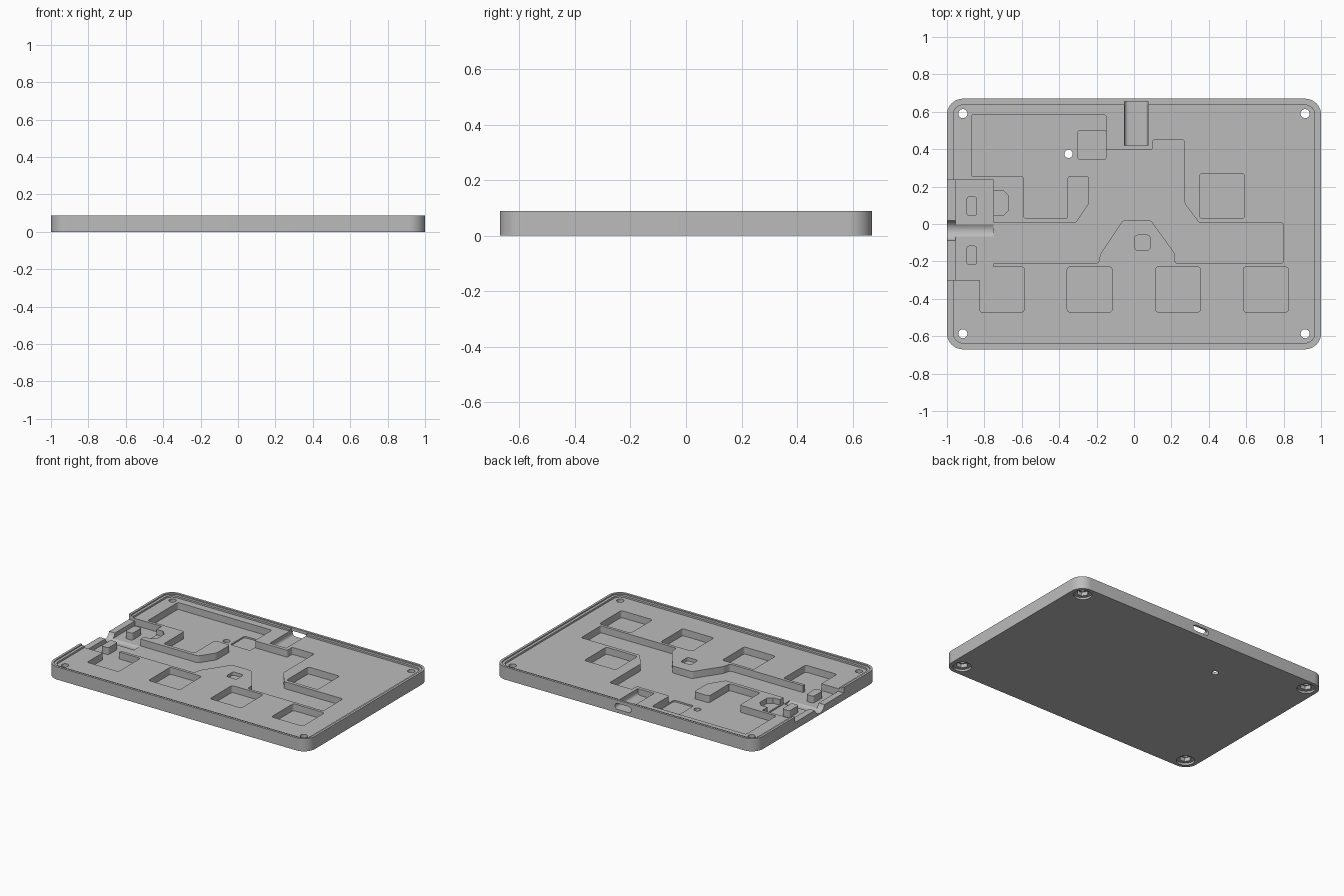
import bpy, bmesh, math

cube = bpy.data.objects.get("Cube")
if cube:
    bpy.data.objects.remove(cube, do_unlink=True)

grey = bpy.data.materials.new("case_grey")
grey.use_nodes = True
grey.diffuse_color = (0.5, 0.5, 0.5, 1)
grey.node_tree.nodes["Principled BSDF"].inputs["Base Color"].default_value = (0.5, 0.5, 0.5, 1)

TOP, DECK, FLOOR, ABOVE = 0.088, 0.068, 0.02, 0.12
HALF_X, HALF_Y = 1.0, 0.67


def finish(bm, name):
    bmesh.ops.recalc_face_normals(bm, faces=bm.faces)
    mesh = bpy.data.meshes.new(name)
    bm.to_mesh(mesh)
    bm.free()
    obj = bpy.data.objects.new(name, mesh)
    bpy.context.collection.objects.link(obj)
    mesh.materials.append(grey)
    return obj


def prism(name, points, z0, z1, radius=0.0, segments=4):
    """Vertical extrusion of an outline with rounded corners."""
    bm = bmesh.new()
    face = bm.faces.new([bm.verts.new((x, y, z0)) for x, y in points])
    ext = bmesh.ops.extrude_face_region(bm, geom=[face])
    moved = [g for g in ext["geom"] if isinstance(g, bmesh.types.BMVert)]
    bmesh.ops.translate(bm, verts=moved, vec=(0, 0, z1 - z0))
    if radius:
        upright = [e for e in bm.edges if abs(e.verts[0].co.z - e.verts[1].co.z) > 1e-4]
        bmesh.ops.bevel(bm, geom=upright, offset=radius, segments=segments,
                        profile=0.5, affect='EDGES')
    return finish(bm, name)


def block(name, x0, x1, y0, y1, z0, z1, radius=0.0, segments=4):
    return prism(name, [(x0, y0), (x1, y0), (x1, y1), (x0, y1)], z0, z1, radius, segments)


def disc(name, x, y, r, z0, z1, sides=32):
    ring = [(x + r * math.cos(2 * math.pi * i / sides),
             y + r * math.sin(2 * math.pi * i / sides)) for i in range(sides)]
    return prism(name, ring, z0, z1)


def cut(target, cutter):
    mod = target.modifiers.new("cut", 'BOOLEAN')
    mod.operation, mod.solver, mod.object = 'DIFFERENCE', 'EXACT', cutter
    bpy.context.view_layer.objects.active = target
    bpy.ops.object.modifier_apply(modifier=mod.name)
    bpy.data.objects.remove(cutter, do_unlink=True)


# Tray with a stepped rim
case = block("case", -HALF_X, HALF_X, -HALF_Y, HALF_Y, 0, TOP, 0.085, 10)
for inset, depth in ((0.016, 0.08), (0.034, DECK)):
    cut(case, block("rim_step", inset - HALF_X, HALF_X - inset, inset - HALF_Y,
                    HALF_Y - inset, depth, ABOVE, 0.085 - inset, 10))

# Wiring channel joined to the battery bay
channel = [(-0.87, 0.585), (-0.15, 0.585), (-0.15, 0.395), (0.10, 0.395), (0.10, 0.45),
           (0.27, 0.45), (0.27, 0.11), (0.35, 0.005), (0.80, 0.005), (0.80, -0.21),
           (0.22, -0.21), (0.22, -0.16), (0.09, 0.02), (-0.06, 0.02), (-0.18, -0.16),
           (-0.19, -0.21), (-0.80, -0.21), (-0.80, 0.005), (-0.31, 0.005), (-0.24, 0.11),
           (-0.24, 0.255), (-0.355, 0.255), (-0.355, 0.03), (-0.59, 0.03),
           (-0.59, 0.255), (-0.87, 0.255)]
cut(case, prism("channel", channel, FLOOR, ABOVE, 0.012, 3))

# Square pockets
for x, y in ((-0.707, -0.35), (-0.237, -0.35), (0.235, -0.35), (0.705, -0.35), (0.47, 0.15)):
    cut(case, block("key_pocket", x - 0.12, x + 0.12, y - 0.12, y + 0.12, FLOOR, ABOVE, 0.014))
cut(case, block("small_pocket", 0.005, 0.085, -0.14, -0.06, 0.045, ABOVE, 0.014))
cut(case, block("chip_recess", -0.30, -0.15, 0.345, 0.50, 0.010, 0.06, 0.012))

# Side bay with a lowered outer wall and a round trough
cut(case, block("side_bay", -0.955, -0.75, -0.30, 0.235, FLOOR, ABOVE))
cut(case, block("wall_gap", -1.1, -0.94, -0.30, 0.235, 0.05, ABOVE))
cut(case, prism("bay_notch", [(-0.76, 0.045), (-0.70, 0.045), (-0.67, 0.075), (-0.67, 0.15),
                              (-0.70, 0.18), (-0.76, 0.18)], 0.03, ABOVE))
trough = disc("trough", 0, 0, 0.055, -0.15, 0.15, 40)
trough.rotation_euler = (0, math.pi / 2, 0)
trough.location = (-0.9, -0.035, 0.065)
cut(case, trough)

# Socket channel and rounded slot through the back wall
cut(case, block("socket_channel", -0.05, 0.075, 0.42, 0.655, 0.045, ABOVE))
slot = block("slot", -0.0625, 0.0625, -0.021, 0.021, -0.15, 0.15, 0.0205, 6)
slot.rotation_euler = (math.pi / 2, 0, 0)
slot.location = (0.0125, 0.57, 0.045)
cut(case, slot)

# Corner screw holes with round and hexagonal recesses underneath
for x in (-0.915, 0.915):
    for y in (-0.587, 0.59):
        cut(case, disc("screw_hole", x, y, 0.024, -0.1, ABOVE))
        cut(case, disc("foot_recess", x, y, 0.058, -0.1, 0.014))
        cut(case, disc("nut_recess", x, y, 0.038, -0.1, 0.04, 6))
cut(case, disc("reset_hole", -0.35, 0.375, 0.022, -0.1, ABOVE))

# Posts standing in the side bay
posts = [block("bay_post", -0.895, -0.84, y - 0.052, y + 0.052, FLOOR - 0.005, DECK, 0.014)
         for y in (0.095, -0.168)]

for obj in [case] + posts:
    bpy.ops.object.select_all(action='DESELECT')
    obj.select_set(True)
    bpy.context.view_layer.objects.active = obj
    bpy.ops.object.shade_smooth_by_angle(angle=math.radians(25))
